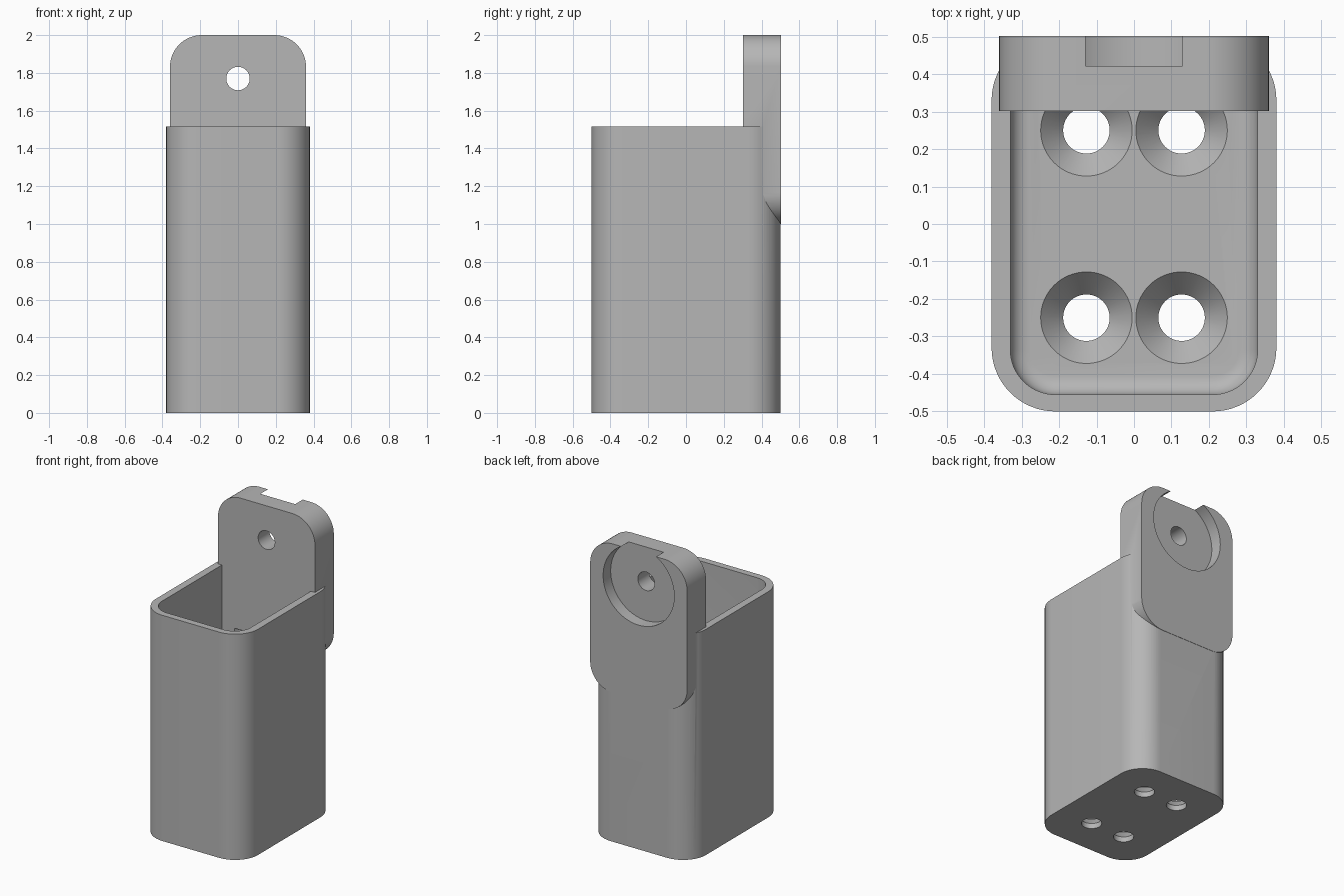
import bpy, bmesh, math
from mathutils import Matrix

if "Cube" in bpy.data.objects:
    bpy.data.objects.remove(bpy.data.objects["Cube"], do_unlink=True)

grey = bpy.data.materials.new("plain_grey")
grey.use_nodes = True
colour = (0.47, 0.47, 0.47, 1)
grey.diffuse_color = colour
grey.node_tree.nodes["Principled BSDF"].inputs["Base Color"].default_value = colour

BACK_FACING = Matrix.Rotation(math.radians(90), 4, 'X')  # local z becomes -y


def to_object(name, bm):
    bmesh.ops.recalc_face_normals(bm, faces=bm.faces)
    mesh = bpy.data.meshes.new(name)
    bm.to_mesh(mesh)
    bm.free()
    mesh.materials.append(grey)
    obj = bpy.data.objects.new(name, mesh)
    bpy.context.collection.objects.link(obj)
    return obj


def rounded_prism(name, half_w, half_d, radius, low, high, fillet=0, matrix=None):
    """Rounded rectangle extruded along z, with an optional fillet at its low end."""
    bm = bmesh.new()
    steps = 16
    ring = []
    for corner, (sx, sy) in enumerate([(1, 1), (-1, 1), (-1, -1), (1, -1)]):
        for i in range(steps + 1):
            a = math.pi / 2 * (corner + i / steps)
            ring.append(bm.verts.new((sx * (half_w - radius) + radius * math.cos(a),
                                      sy * (half_d - radius) + radius * math.sin(a), low)))
    base = bm.faces.new(ring)
    top = bmesh.ops.extrude_face_region(bm, geom=[base], use_keep_orig=True)
    bmesh.ops.translate(bm, vec=(0, 0, high - low),
                        verts=[g for g in top["geom"] if isinstance(g, bmesh.types.BMVert)])
    bmesh.ops.recalc_face_normals(bm, faces=bm.faces)
    if fillet:
        rim = [e for e in bm.edges if all(abs(v.co.z - low) < 1e-5 for v in e.verts)]
        bmesh.ops.bevel(bm, geom=rim, offset=fillet, segments=6, profile=0.5, affect='EDGES')
    if matrix:
        bm.transform(matrix)
    return to_object(name, bm)


def lathe(name, profile, matrix, sides=64):
    """Closed solid of revolution from (radius, height) pairs."""
    bm = bmesh.new()
    rings = [[bm.verts.new((r * math.cos(math.tau * i / sides),
                            r * math.sin(math.tau * i / sides), z)) for i in range(sides)]
             for r, z in profile]
    bm.faces.new(rings[0])
    bm.faces.new(rings[-1])
    for a, b in zip(rings, rings[1:]):
        for i in range(sides):
            j = (i + 1) % sides
            bm.faces.new((a[i], a[j], b[j], b[i]))
    bm.transform(matrix)
    return to_object(name, bm)


def combine(target, tool, operation):
    """Apply a boolean, then discard the tool."""
    mod = target.modifiers.new("combine", 'BOOLEAN')
    mod.operation = operation
    mod.solver = 'EXACT'
    mod.object = tool
    tool.hide_render = True
    bpy.context.view_layer.update()
    result = bpy.data.meshes.new_from_object(
        target.evaluated_get(bpy.context.evaluated_depsgraph_get()))
    target.modifiers.clear()
    target.data = result
    bpy.data.objects.remove(tool, do_unlink=True)


# Open box with a filleted floor
holder = rounded_prism("bracket_box", 0.38, 0.5, 0.17, 0, 1.515)
combine(holder, rounded_prism("cavity_cutter", 0.33, 0.455, 0.12, 0.1, 1.7, fillet=0.05), 'DIFFERENCE')

# Rounded mounting plate sunk into the back wall
plate = rounded_prism("mounting_plate", 0.36, 0.5, 0.168, -0.502, -0.302,
                      matrix=Matrix.Translation((0, 0, 1.5)) @ BACK_FACING)
combine(holder, plate, 'UNION')

# Four countersunk floor holes with clearance for the screw heads
for x in (-0.127, 0.127):
    for y in (-0.25, 0.25):
        screw = lathe("screw_cutter", [(0.062, -0.1), (0.062, 0.035), (0.123, 0.101), (0.123, 1.115)],
                      Matrix.Translation((x, y, 0)))
        combine(holder, screw, 'DIFFERENCE')

# Pivot hole and the round recess open to the top of the plate
pivot = lathe("pivot_cutter", [(0.264, -0.7), (0.264, -0.422), (0.062, -0.422), (0.062, -0.2)],
              Matrix.Translation((0, 0, 1.77)) @ BACK_FACING)
combine(holder, pivot, 'DIFFERENCE')

# Smooth the curved walls, keep the edges sharp
bpy.ops.object.select_all(action='DESELECT')
holder.select_set(True)
bpy.context.view_layer.objects.active = holder
bpy.ops.object.shade_smooth_by_angle(angle=math.radians(30))
